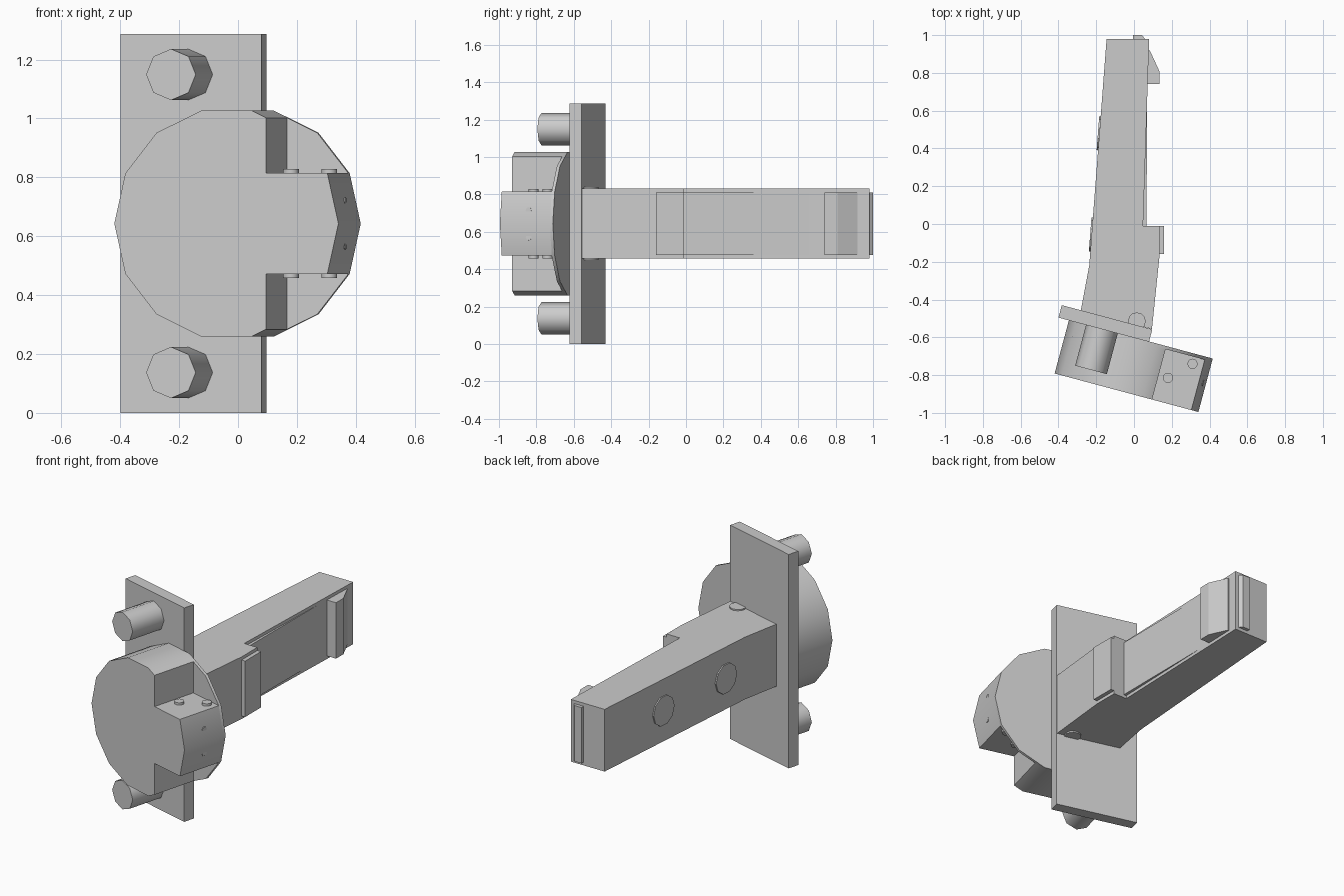
import bpy, bmesh
from math import radians, sin, cos, tau
from mathutils import Matrix, Vector

if "Cube" in bpy.data.objects:
    bpy.data.objects.remove(bpy.data.objects["Cube"])

MID = 0.643                                   # height of the symmetry plane


def frame(x, y, z, origin=(0, 0, 0)):
    """Matrix from three axis vectors and an origin."""
    m = Matrix((x, y, z)).transposed().to_4x4()
    m.translation = Vector(origin)
    return m


def prism(name, pts, lo, hi, m, smooth=None):
    """Extrude a 2D outline from lo to hi along the third axis of m."""
    bm = bmesh.new()
    a = [bm.verts.new(m @ Vector((p[0], p[1], lo))) for p in pts]
    b = [bm.verts.new(m @ Vector((p[0], p[1], hi))) for p in pts]
    bm.faces.new(a)
    bm.faces.new(b)
    n = len(pts)
    for i in range(n):
        j = (i + 1) % n
        bm.faces.new((a[i], a[j], b[j], b[i]))
    bmesh.ops.recalc_face_normals(bm, faces=bm.faces)
    me = bpy.data.meshes.new(name)
    bm.to_mesh(me)
    bm.free()
    ob = bpy.data.objects.new(name, me)
    bpy.context.collection.objects.link(ob)
    if smooth:
        bpy.ops.object.select_all(action='DESELECT')
        ob.select_set(True)
        bpy.context.view_layer.objects.active = ob
        bpy.ops.object.shade_smooth_by_angle(angle=radians(smooth))
    return ob


def ngon(n, r, cx=0, cy=0):
    return [(cx + r * cos(tau * i / n), cy + r * sin(tau * i / n)) for i in range(n)]


T = radians(15)
U, V, Z = Vector((cos(T), -sin(T), 0)), Vector((sin(T), cos(T), 0)), Vector((0, 0, 1))
HEAD = frame(U, Z, V, (0, 0, MID))            # across, up, depth of the tilted head
TOP = frame((1, 0, 0), (0, 1, 0), Z, (0, 0, MID))

# Mounting plate and its two bolts
prism("mounting_plate", [(-.258, -.643), (.238, -.643), (.238, .643), (-.258, .643)],
      -.582, -.514, HEAD)
for s, side in ((1, "upper"), (-1, "lower")):
    prism(side + "_bolt", ngon(8, .087, -.02, s * .506), -.805, -.58, HEAD, 50)

# Round head with two notches, closed by a thin backing disc
CU, R = .193, .394
ring = ngon(14, R, CU)
cut = CU + .14
outline = ([ring[0], ring[1], (cut, .171), (cut, .359)] + ring[3:12]
           + [(cut, -.359), (cut, -.171), ring[13]])
prism("round_head", outline, -.873, -.596, HEAD, 30)
prism("head_backing_disc", ring, -.597, -.580, HEAD, 30)

# Pins through the head block and the arm root
for i, (x, y, r, h) in enumerate(((.18, -.815, .027, .185), (.31, -.74, .027, .185),
                                  (.015, -.515, .047, .195))):
    prism("cross_pin_%d" % i, ngon(12, r, x, y), -h, h, TOP, 40)
SIDE = frame(V, Z, U, (0, 0, MID))
for s in (1, -1):
    prism("head_side_stud", ngon(8, .016, -.718, s * .0725), .55, .572, SIDE)

# Long arm with a stepped right side
prism("arm", [(-.282, -.46), (-.237, -.22), (-.145, .98), (.08, .98), (.048, -.01),
              (.136, -.01), (.136, -.16), (.095, -.556)], -.187, .187, TOP)

# Narrower pieces set into the arm's right side and end
prism("arm_stop_block", [(.04, -.16), (.16, -.16), (.16, -.01), (.04, -.01)], -.168, .168, TOP)
prism("arm_side_panel", [(.02, -.02), (.066, -.02), (.07, .735), (.02, .735)], -.168, .168, TOP)
prism("arm_catch", [(.03, .74), (.134, .74), (.134, .81), (.084, .918), (.03, .918)],
      -.168, .168, TOP)
prism("arm_end_strip", [(-.005, .97), (.058, .97), (.058, .98), (.043, 1), (-.005, 1)],
      -.168, .168, TOP)

# Two round buttons on the arm's left side
along = Vector((.092, 1.2, 0)).normalized()
out = Vector((-along.y, along.x, 0))
for i, (x, y) in enumerate(((-.183, .48), (-.224, -.055))):
    prism("arm_button_%d" % i, ngon(10, .09), -.02, .008, frame(along, Z, out, (x, y, MID)))
